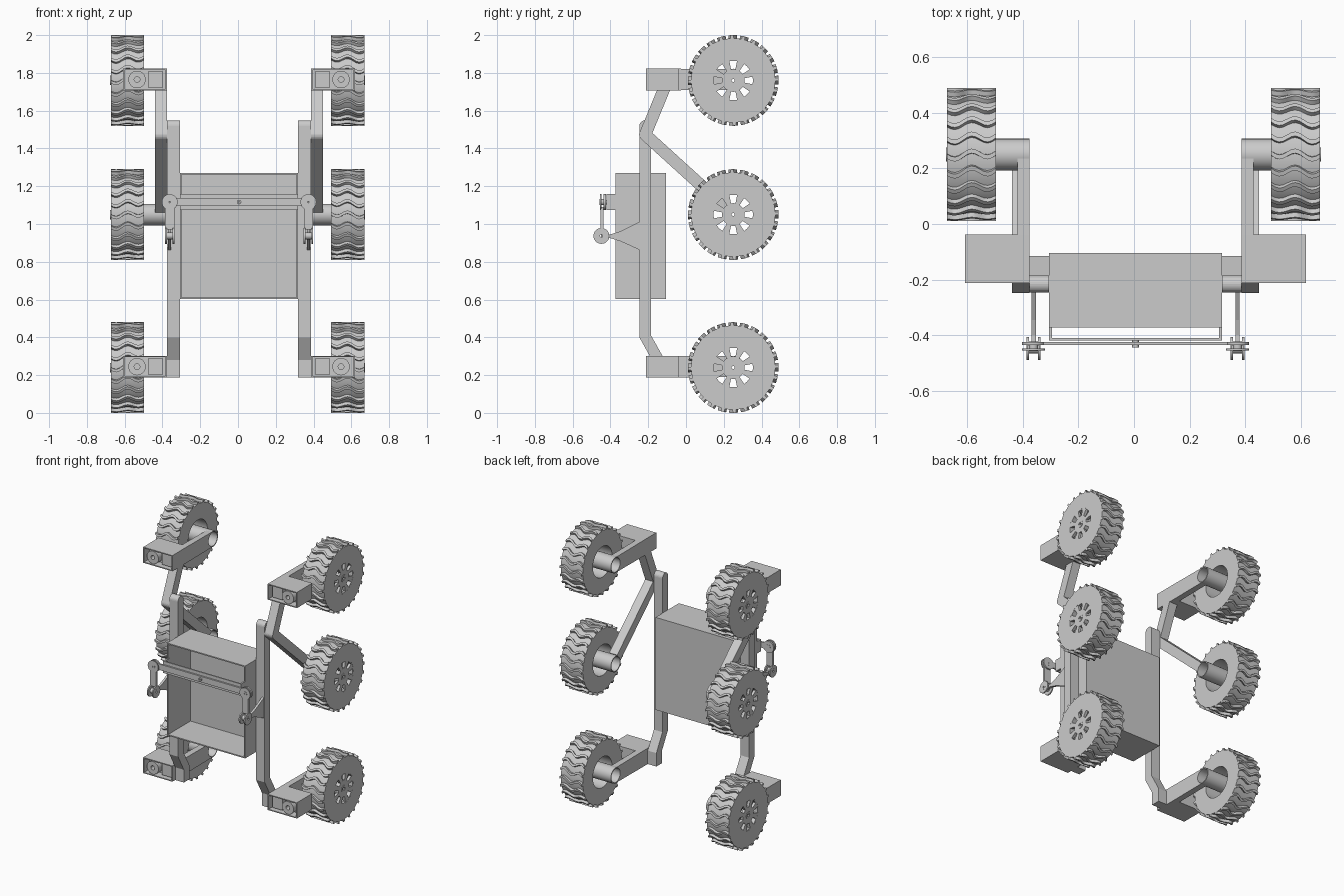
import bpy, bmesh
from math import sin, cos, pi, atan2
from mathutils import Vector, Matrix

if "Cube" in bpy.data.objects:
    bpy.data.objects.remove(bpy.data.objects["Cube"])

CX = 0.0055            # mirror plane of the chassis
WY, WR = 0.25, 0.24    # wheel axle y, radius over the lugs
ZL, ZM, ZT = 0.24, 1.05, 1.76
TUBE = 0.057


def finish(name, bm, side=1, cx=CX, smooth=False):
    """Place the mesh on one side (mirroring for the left) and link it."""
    for v in bm.verts:
        v.co.x = cx + side * v.co.x
    bmesh.ops.recalc_face_normals(bm, faces=bm.faces)
    me = bpy.data.meshes.new(name)
    bm.to_mesh(me)
    bm.free()
    ob = bpy.data.objects.new(name, me)
    bpy.context.collection.objects.link(ob)
    if smooth:
        bpy.context.view_layer.objects.active = ob
        ob.select_set(True)
        bpy.ops.object.shade_smooth_by_angle(angle=0.6)
        ob.select_set(False)
    return ob


def prism(name, pts, x0, x1, side=1):
    """Extrude a (y, z) profile along x."""
    bm = bmesh.new()
    f = bm.faces.new([bm.verts.new((x0, y, z)) for y, z in pts])
    r = bmesh.ops.extrude_face_region(bm, geom=[f])
    vs = [g for g in r['geom'] if isinstance(g, bmesh.types.BMVert)]
    bmesh.ops.translate(bm, verts=vs, vec=(x1 - x0, 0, 0))
    return finish(name, bm, side)


def block(name, lo, hi, side=1, wall=0, depth=0):
    """Box; with a wall thickness its front (-y) face is hollowed out."""
    bm = bmesh.new()
    bmesh.ops.create_cube(bm, size=1)
    for v in bm.verts:
        v.co = Vector([(a + b) / 2 + c * (b - a) for a, b, c in zip(lo, hi, v.co)])
    if wall:
        f = min(bm.faces, key=lambda q: q.calc_center_median().y)
        bmesh.ops.inset_region(bm, faces=[f], thickness=wall)
        f = bmesh.ops.extrude_discrete_faces(bm, faces=[f])['faces'][0]
        bmesh.ops.translate(bm, verts=f.verts, vec=(0, depth, 0))
    return finish(name, bm, side)


def lathe(bm, prof, n, closed=True):
    """Revolve (radius, x) points round the x axis."""
    rings = [[bm.verts.new((x, r * cos(2 * pi * i / n), r * sin(2 * pi * i / n)))
              for i in range(n)] for r, x in prof]
    m = len(rings)
    for k in range(m if closed else m - 1):
        a, b = rings[k], rings[(k + 1) % m]
        for i in range(n):
            j = (i + 1) % n
            bm.faces.new((a[i], a[j], b[j], b[i]))


def ring(name, center, r0, r1, length, axis='X', side=1, n=32):
    """Hollow cylinder along x or y."""
    bm = bmesh.new()
    h = length / 2
    lathe(bm, [(r0, -h), (r1, -h), (r1, h), (r0, h)], n)
    if axis == 'Y':
        bmesh.ops.rotate(bm, verts=bm.verts, matrix=Matrix.Rotation(pi / 2, 3, 'Z'))
    bmesh.ops.translate(bm, verts=bm.verts, vec=center)
    return finish(name, bm, side, smooth=True)


def arc(y, z, r, a0, a1, n=12):
    return [(y + r * cos(a0 + (a1 - a0) * i / n), z + r * sin(a0 + (a1 - a0) * i / n))
            for i in range(n + 1)]


def link_profile(p, q, r):
    """Bar outline from p (round end) to q (square end)."""
    a = atan2(q[1] - p[1], q[0] - p[0])
    dy, dz = -sin(a) * r, cos(a) * r
    return arc(*p, r, a + pi / 2, a + 3 * pi / 2) + [(q[0] - dy, q[1] - dz), (q[0] + dy, q[1] + dz)]


def wheel(name, z, side):
    w, r, bore, n = 0.177, 0.223, 0.11, 64
    bm = bmesh.new()
    # tyre drum
    lathe(bm, [(bore, 0), (r, 0), (r, w), (bore, w)], n)
    # wavy tread lugs
    for k in range(24):
        prev = None
        for s in range(13):
            t = s / 12
            a = 2 * pi * k / 24 + 0.055 * sin(3 * pi * t) + 0.05 * (t - 0.5)
            sec = [bm.verts.new((t * w, q * cos(a + d), q * sin(a + d)))
                   for q, d in ((r - 0.005, -.04), (WR, -.034), (WR, .034), (r - 0.005, .04))]
            if prev:
                for i in range(4):
                    bm.faces.new((prev[i], prev[i - 1], sec[i - 1], sec[i]))
            if s in (0, 12):
                bm.faces.new(sec)
            prev = sec
    # web plate with eight windows
    radii = (0.008, 0.06, 0.104, bore + 0.002)
    keep = lambda k, i: 0 <= k < 3 and not (k == 1 and (i % n + 2) % 8 < 4)
    g = [[[bm.verts.new((x, q * cos(2 * pi * i / n), q * sin(2 * pi * i / n)))
           for i in range(n)] for q in radii] for x in (w - 0.02, w - 0.0005)]
    for k in range(3):
        for i in range(n):
            if not keep(k, i):
                continue
            j = (i + 1) % n
            loop = [(k, i), (k, j), (k + 1, j), (k + 1, i)]
            near = [(k - 1, i), (k, i + 1), (k + 1, i), (k, i - 1)]
            for L in g:
                bm.faces.new([L[a][b] for a, b in loop])
            for e in range(4):
                if not keep(*near[e]):
                    (a, b), (c, d) = loop[e], loop[(e + 1) % 4]
                    bm.faces.new((g[0][a][b], g[0][c][d], g[1][c][d], g[1][a][b]))
    # hub ring
    lathe(bm, [(0.012, w - 0.01), (0.025, w - 0.01), (0.025, w + 0.003), (0.012, w + 0.003)], 24)
    bmesh.ops.translate(bm, verts=bm.verts, vec=(0.4945, WY, z))
    finish(name, bm, side, cx=-0.002, smooth=True)


# body tray, open at the front
block("body_tray", (-0.312, -0.372, 0.602), (0.312, -0.105, 1.27), wall=0.012, depth=0.255)
# differential mount and bar
block("differential_mount", (-0.312, -0.42, 1.073), (0.312, -0.41, 1.158))
block("differential_bar", (-0.367, -0.436, 1.095), (0.367, -0.424, 1.137))
ring("differential_pivot", (0, -0.43, 1.116), 0.004, 0.012, 0.03, 'Y')

for s, tag in ((1, "right"), (-1, "left")):
    block(f"mount_tab_{tag}", (0.3, -0.42, 1.073), (0.312, -0.36, 1.158), s)

    # rocker beam with cranked foot
    prism(f"rocker_{tag}", arc(-0.216, 1.518, 0.031, 0, pi) +
          [(-0.247, 0.40), (-0.18, 0.28), (-0.18, 0.188), (-0.115, 0.188), (-0.115, 0.285),
           (-0.185, 0.41)], 0.312, 0.381, s)
    # lever from the rocker to the link
    prism(f"rocker_lever_{tag}", [(-0.24, 1.015), (-0.345, 0.962), (-0.40, 0.945), (-0.45, 0.945),
                                  (-0.45, 0.925), (-0.40, 0.925), (-0.345, 0.908), (-0.24, 0.86)],
          0.359, 0.375, s)
    # link with a fork at each end
    lx = 0.367
    for y, t in ((-0.43, 0.012), (-0.451, 0.007)):
        ring(f"link_upper_eye_{tag}", (lx, y, 1.116), 0.006, 0.042, t, 'Y', s)
    ring(f"link_upper_pin_{tag}", (lx, -0.44, 1.116), 0.004, 0.016, 0.034, 'Y', s)
    for dx in (-0.02, 0.02):
        ring(f"link_lower_eye_{tag}", (lx + dx, -0.448, 0.937), 0.007, 0.042, 0.009, 'X', s)
    ring(f"link_lower_pin_{tag}", (lx, -0.448, 0.937), 0.007, 0.018, 0.05, 'X', s)
    block(f"link_shaft_{tag}", (lx - 0.024, -0.453, 0.972), (lx + 0.024, -0.437, 1.09), s)

    # bogie arms
    piv = (-0.216, 1.473)
    prism(f"bogie_upper_{tag}", link_profile(piv, (-0.112, 1.725), 0.032), 0.381, 0.445, s)
    d = (Vector((WY, ZM)) - Vector(piv)).normalized()
    prism(f"bogie_lower_{tag}", link_profile(piv, (WY - d.x * 0.051, ZM - d.y * 0.051), 0.032),
          0.381, 0.445, s)

    # steering brackets: open servo box plus arm to the wheel motor
    for z, lvl in ((ZL, "lower"), (ZT, "upper")):
        z += 0.005
        block(f"servo_box_{lvl}_{tag}", (0.381, -0.213, z - TUBE), (0.614, -0.037, z + TUBE), s,
              wall=0.01, depth=0.06)
        block(f"servo_{lvl}_{tag}", (0.402, -0.19, z - 0.042), (0.482, -0.15, z + 0.042), s)
        ring(f"servo_horn_{lvl}_{tag}", (0.54, -0.18, z), 0.015, 0.046, 0.06, 'Y', s)
        prism(f"bracket_arm_{lvl}_{tag}", [(-0.04, z + TUBE), (-0.04, z - TUBE)] +
              arc(WY, z, TUBE - 0.002, 1.5 * pi, 0.5 * pi), 0.381, 0.425, s)

    for z, lvl in ((ZL, "lower"), (ZM, "middle"), (ZT, "upper")):
        # hollow motor tube and wheel
        off = 0 if lvl == "middle" else 0.005
        ring(f"motor_tube_{lvl}_{tag}", (0.515, WY, z + off), 0.05, TUBE, 0.268, 'X', s)
        wheel(f"wheel_{lvl}_{tag}", z, s)
